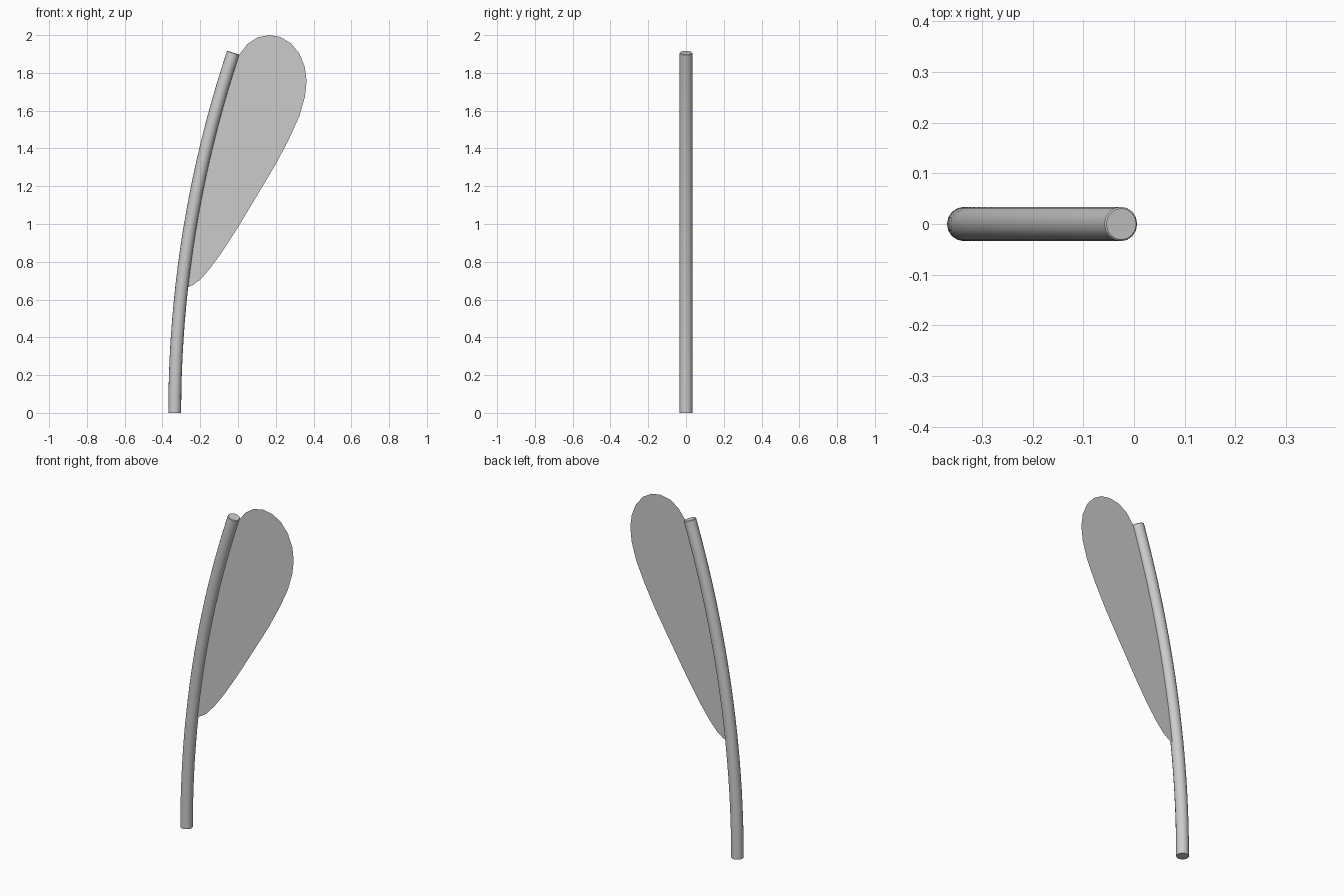
import bpy, bmesh
from math import sin, cos, pi, radians

if "Cube" in bpy.data.objects:
    bpy.data.objects.remove(bpy.data.objects["Cube"])

BEND = radians(18.46)      # total lean of the stem
R = 1.907 / sin(BEND)      # bend radius
BASE_X, RAD = -0.335, 0.034


def arc(t, off=0.0):
    """Point on the stem arc (t 0..1), shifted sideways by off."""
    a = BEND * t
    return (BASE_X + R * (1 - cos(a)) + off * cos(a), R * sin(a) - off * sin(a))


def finish(name, bm):
    me = bpy.data.meshes.new(name)
    bm.to_mesh(me)
    bm.free()
    ob = bpy.data.objects.new(name, me)
    bpy.context.collection.objects.link(ob)
    return ob


# Stem: round section swept along the arc, slightly bevelled tip
SIDES, STEPS = 16, 20
bm = bmesh.new()
stations = [(i / STEPS, RAD) for i in range(STEPS)] + [(0.9985, RAD), (1.0, RAD - 0.003)]
rings = []
for t, r in stations:
    ring = []
    for k in range(SIDES):
        a = 2 * pi * k / SIDES
        x, z = arc(t, r * cos(a))
        ring.append(bm.verts.new((x, r * sin(a), z)))
    rings.append(ring)
for lo, hi in zip(rings, rings[1:]):
    for k in range(SIDES):
        n = (k + 1) % SIDES
        bm.faces.new((lo[k], lo[n], hi[n], hi[k]))
bm.faces.new(rings[0][::-1])
bm.faces.new(rings[-1])
bmesh.ops.recalc_face_normals(bm, faces=bm.faces)
stem = finish("stem", bm)
bpy.context.view_layer.objects.active = stem
stem.select_set(True)
bpy.ops.object.shade_smooth_by_angle(angle=radians(35))

# Blade: thin flat leaf attached along the right side of the stem
outline = [(0.05, 1.953), (0.103, 1.988), (0.166, 2.0), (0.224, 1.99),
           (0.28, 1.957), (0.325, 1.902), (0.354, 1.83), (0.363, 1.755),
           (0.354, 1.672), (0.325, 1.571), (0.27, 1.45), (0.2, 1.317),
           (0.103, 1.154), (0.0, 0.983), (-0.087, 0.848), (-0.15, 0.762),
           (-0.2, 0.705), (-0.24, 0.676), (-0.265, 0.667)]
inner = [arc(0.355 + (0.998 - 0.355) * i / 14, RAD - 0.002) for i in range(15)]
bm = bmesh.new()
face = bm.faces.new([bm.verts.new((x, 0, z)) for x, z in outline + inner])
bmesh.ops.triangulate(bm, faces=[face])
finish("leaf_blade", bm)
